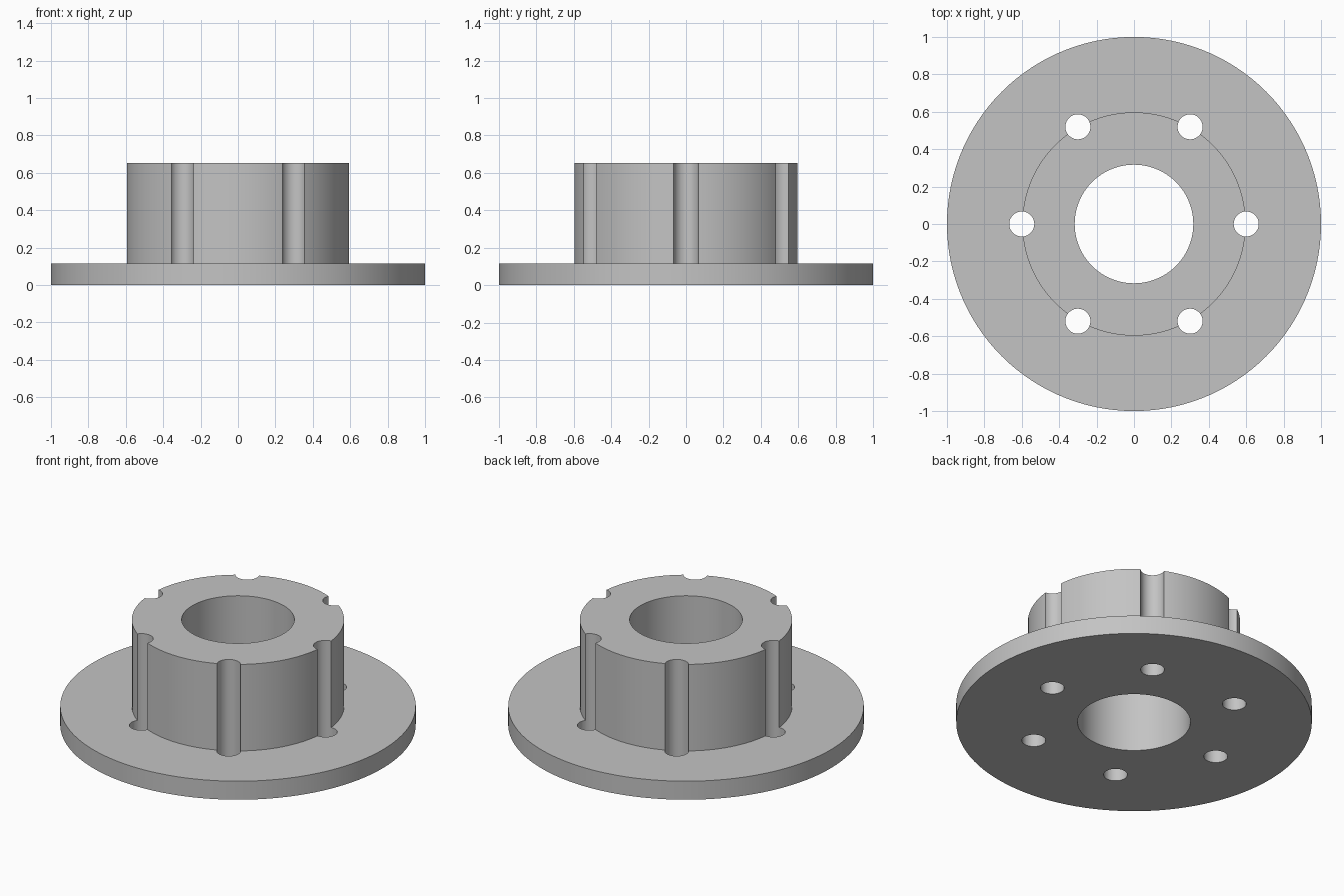
import bpy, bmesh, math
from mathutils import Vector

if "Cube" in bpy.data.objects:
    bpy.data.objects.remove(bpy.data.objects["Cube"])

FLANGE_R, HUB_R, BORE_R = 1.0, 0.597, 0.317
FLANGE_TOP, HUB_TOP = 0.115, 0.652
HOLE_R, HOLE_CIRCLE, HOLES = 0.067, 0.6, 6

grey = bpy.data.materials.new("plain grey")
grey.use_nodes = True
color = (0.55, 0.55, 0.55, 1)
grey.diffuse_color = color
grey.node_tree.nodes["Principled BSDF"].inputs["Base Color"].default_value = color


def add_object(name, bm):
    bmesh.ops.recalc_face_normals(bm, faces=bm.faces)
    mesh = bpy.data.meshes.new(name)
    bm.to_mesh(mesh)
    bm.free()
    mesh.materials.append(grey)
    obj = bpy.data.objects.new(name, mesh)
    bpy.context.collection.objects.link(obj)
    return obj


# Flange, hub and central bore turned from one closed profile
profile = [(BORE_R, 0), (FLANGE_R, 0), (FLANGE_R, FLANGE_TOP),
           (HUB_R, FLANGE_TOP), (HUB_R, HUB_TOP), (BORE_R, HUB_TOP)]
bm = bmesh.new()
verts = [bm.verts.new((r, 0, z)) for r, z in profile]
edges = [bm.edges.new((v, verts[i - 1])) for i, v in enumerate(verts)]
bmesh.ops.spin(bm, geom=verts + edges, cent=(0, 0, 0), axis=(0, 0, 1),
               angle=math.tau, steps=120, use_merge=True)
bmesh.ops.remove_doubles(bm, verts=bm.verts, dist=1e-5)
hub = add_object("flanged_hub", bm)

# Ring of bolt holes that also groove the hub wall
bm = bmesh.new()
for i in range(HOLES):
    angle = math.tau * i / HOLES
    ring = bmesh.ops.create_cone(bm, cap_ends=True, segments=40, radius1=HOLE_R,
                                 radius2=HOLE_R, depth=2)
    bmesh.ops.translate(bm, verts=ring["verts"], vec=Vector(
        (HOLE_CIRCLE * math.cos(angle), HOLE_CIRCLE * math.sin(angle), 0.3)))
cutter = add_object("bolt_hole_cutter", bm)
cutter.hide_render = True

cut = hub.modifiers.new("bolt holes", "BOOLEAN")
cut.operation = "DIFFERENCE"
cut.solver = "EXACT"
cut.object = cutter

# Apply the cut, then smooth the round walls and keep the rims sharp
bpy.ops.object.select_all(action="DESELECT")
hub.select_set(True)
bpy.context.view_layer.objects.active = hub
bpy.ops.object.modifier_apply(modifier=cut.name)
bpy.data.objects.remove(cutter)
bpy.ops.object.shade_smooth_by_angle(angle=math.radians(30))
